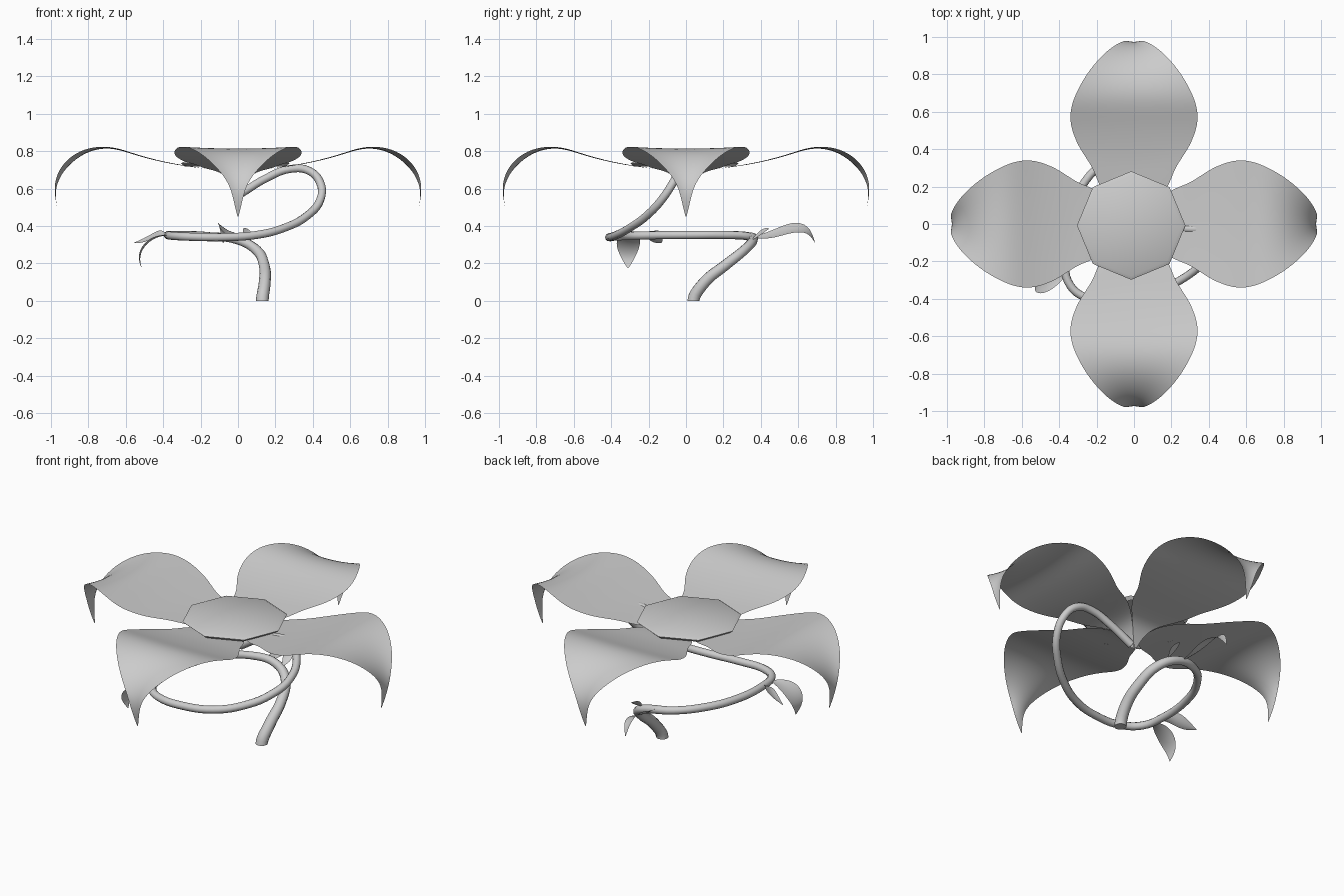
import bpy, bmesh, math
from mathutils import Vector, Matrix

if "Cube" in bpy.data.objects:
    bpy.data.objects.remove(bpy.data.objects["Cube"])


def smooth(ob, angle=60):
    bpy.ops.object.select_all(action='DESELECT')
    ob.select_set(True)
    bpy.context.view_layer.objects.active = ob
    bpy.ops.object.shade_smooth_by_angle(angle=math.radians(angle))


def blade(name, rows, side, cup_dir, rot=0):
    """Thin leaf sheet: rows are (centre point, half width, cup height)."""
    bm = bmesh.new()
    side, cup_dir = Vector(side).normalized(), Vector(cup_dir).normalized()
    grid = [[bm.verts.new(Vector(p) + side * w * u + cup_dir * c * u * u)
             for u in (-1, -.5, 0, .5, 1)] for p, w, c in rows]
    for a, b in zip(grid, grid[1:]):
        for i in range(4):
            bm.faces.new((a[i], b[i], b[i + 1], a[i + 1]))
    bmesh.ops.recalc_face_normals(bm, faces=bm.faces)
    if sum(f.normal.z for f in bm.faces) < 0:
        bmesh.ops.reverse_faces(bm, faces=bm.faces)
    bm.transform(Matrix.Rotation(rot, 4, 'Z'))
    me = bpy.data.meshes.new(name)
    bm.to_mesh(me)
    bm.free()
    ob = bpy.data.objects.new(name, me)
    bpy.context.collection.objects.link(ob)
    smooth(ob, 180)
    m = ob.modifiers.new("soft", 'SUBSURF')
    m.levels = m.render_levels = 2
    return ob


# four petals: radius, height, half width, cup
profile = [(.01, .56, .01, 0), (.04, .64, .04, 0), (.09, .69, .09, 0),
           (.20, .71, .19, 0), (.30, .722, .215, .005), (.40, .74, .295, .005),
           (.53, .772, .345, .008), (.62, .803, .338, .01), (.70, .818, .308, .01),
           (.79, .802, .255, .02), (.87, .755, .187, .03), (.935, .69, .115, .03),
           (.975, .61, .045, .02), (.975, .53, .022, 0), (.955, .45, .003, 0)]
petal_rows = [((r, 0, z), w, c) for r, z, w, c in profile]
for i in range(4):
    blade(f"petal_{i + 1}", petal_rows, (0, 1, 0), (.6, 0, 1), i * math.pi / 2)

# octagonal flower centre
bm = bmesh.new()
rings = [[bm.verts.new((-.015 + r * math.cos(k * math.pi / 4),
                        -.008 + r * math.sin(k * math.pi / 4), z)) for k in range(8)]
         for r, z in ((.27, .718), (.29, .735), (.27, .745))]
for a, b in zip(rings, rings[1:]):
    for k in range(8):
        bm.faces.new((a[k], a[(k + 1) % 8], b[(k + 1) % 8], b[k]))
top = bm.verts.new((-.015, -.008, .752))
for k in range(8):
    bm.faces.new((rings[2][k], rings[2][(k + 1) % 8], top))
me = bpy.data.meshes.new("flower_centre")
bm.to_mesh(me)
bm.free()
centre = bpy.data.objects.new("flower_centre", me)
bpy.context.collection.objects.link(centre)
smooth(centre)

# looping stem
path = [(.13, .04, 0), (.143, .10, .10), (.14, .21, .19), (.10, .31, .27),
        (0, .36, .325), (-.15, .33, .345), (-.28, .20, .352), (-.355, .02, .352),
        (-.372, -.2, .35), (-.34, -.33, .346), (-.25, -.395, .342), (-.07, -.405, .34),
        (.10, -.37, .352), (.24, -.305, .387), (.37, -.21, .455), (.44, -.13, .54),
        (.44, -.07, .63), (.38, -.035, .695), (.28, -.025, .705), (.15, -.015, .655),
        (.02, 0, .575)]
cu = bpy.data.curves.new("stem", 'CURVE')
cu.dimensions = '3D'
cu.bevel_depth = .022
cu.bevel_resolution = 3
cu.use_fill_caps = True
cu.resolution_u = 5
sp = cu.splines.new('BEZIER')
sp.bezier_points.add(len(path) - 1)
for i, (bp, p) in enumerate(zip(sp.bezier_points, path)):
    bp.co = p
    bp.handle_left_type = bp.handle_right_type = 'AUTO'
    bp.radius = max(1.0, 1.55 - .11 * i)
# keep the foot upright so its cut end lies flat on the ground
foot = sp.bezier_points[0]
foot.handle_left_type = foot.handle_right_type = 'FREE'
foot.handle_left, foot.handle_right = (.13, .04, -.04), (.13, .04, .03)
stem = bpy.data.objects.new("stem", cu)
bpy.context.collection.objects.link(stem)


# leaves on the stem
def leaf(name, pts, width, side, cup=.01):
    shape = (.1, .75, 1, .6, .05)
    blade(name, [(p, width * s, cup * s) for p, s in zip(pts, shape)], side, (0, 0, 1))


leaf("left_leaf_large", [(-.37, -.28, .35), (-.43, -.30, .345), (-.50, -.31, .30),
                         (-.535, -.31, .23), (-.515, -.31, .175)], .07, (.1, 1, 0))
leaf("left_leaf_small", [(-.37, -.22, .345), (-.42, -.19, .36), (-.46, -.16, .335),
                         (-.51, -.145, .315), (-.555, -.13, .31)], .045, (.4, 1, .6))
leaf("back_leaf_large", [(-.04, .35, .335), (-.055, .46, .345), (-.06, .56, .385),
                         (-.07, .655, .385), (-.08, .69, .31)], .06, (-1, .1, .6))
leaf("back_leaf_small", [(.05, .35, .325), (.05, .38, .345), (.05, .405, .365),
                         (.05, .43, .38), (.05, .445, .385)], .03, (-1, 0, .5), .005)
